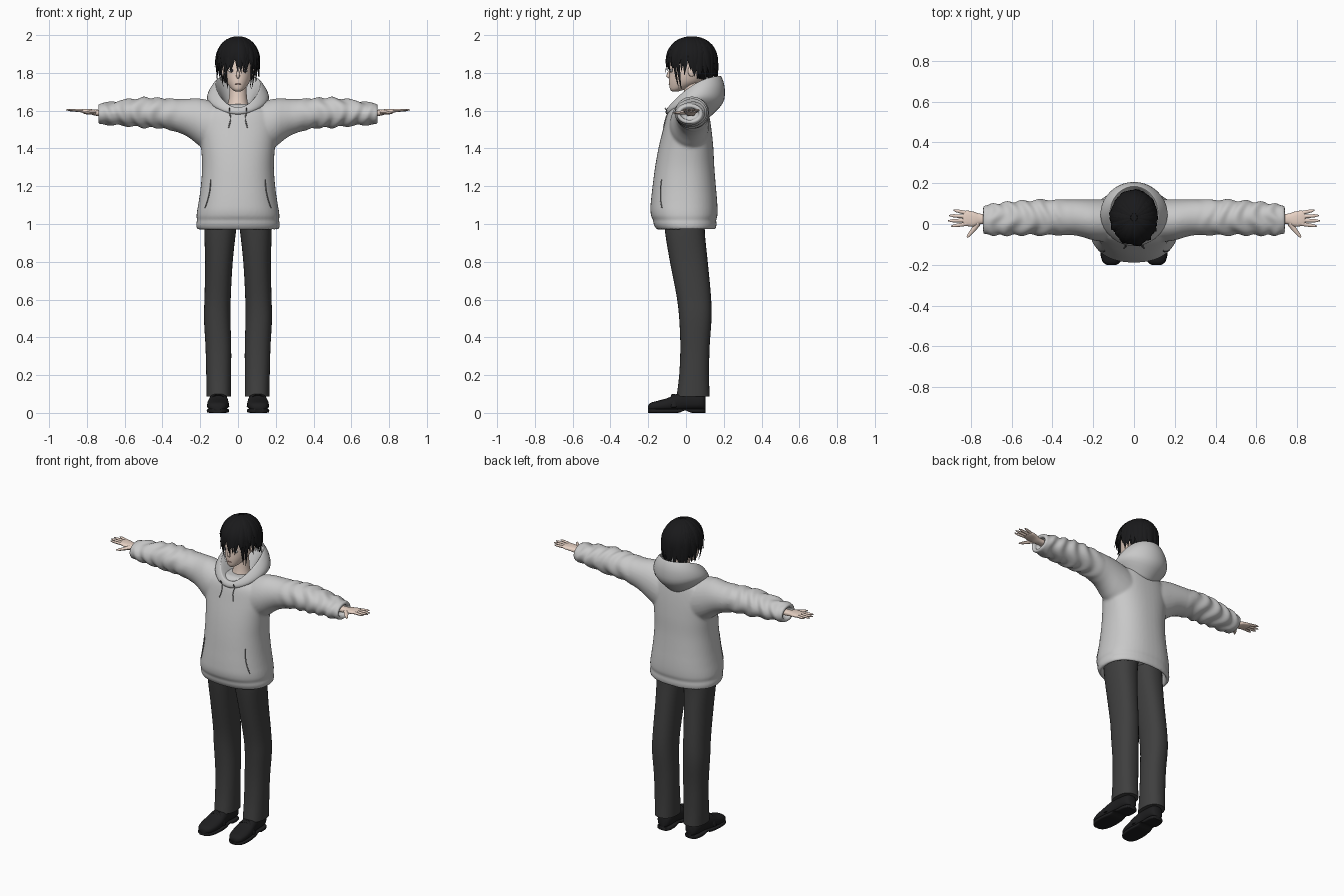
import bpy, bmesh, math, random
from mathutils import Vector
from mathutils.bvhtree import BVHTree

random.seed(4)
if "Cube" in bpy.data.objects:
    bpy.data.objects.remove(bpy.data.objects["Cube"])


def material(name, r, g, b):
    m = bpy.data.materials.new(name)
    m.use_nodes = True
    m.diffuse_color = (r, g, b, 1)
    node = m.node_tree.nodes["Principled BSDF"]
    node.inputs["Base Color"].default_value = (r, g, b, 1)
    node.inputs["Roughness"].default_value = 0.8
    return m


grey = material("hoodie grey", .58, .58, .58)
seam = material("seam grey", .2, .2, .2)
charcoal = material("trouser charcoal", .05, .05, .05)
black = material("shoe black", .013, .013, .014)
hair_mat = material("hair black", .01, .01, .011)
skin = material("skin", .8, .64, .55)
white = material("white", .8, .8, .8)
iris_mat = material("iris dark", .03, .03, .04)
lip = material("lip", .5, .28, .24)


def make(name, bm, mat, mirror=False, angle=50):
    """Turn a bmesh into a smooth shaded object."""
    bmesh.ops.recalc_face_normals(bm, faces=bm.faces)
    mesh = bpy.data.meshes.new(name)
    bm.to_mesh(mesh)
    bm.free()
    mesh.materials.append(mat)
    ob = bpy.data.objects.new(name, mesh)
    bpy.context.collection.objects.link(ob)
    bpy.ops.object.select_all(action="DESELECT")
    ob.select_set(True)
    bpy.context.view_layer.objects.active = ob
    bpy.ops.object.shade_smooth_by_angle(angle=math.radians(angle))
    if mirror:
        ob.modifiers.new("mirror", "MIRROR").use_clip = False
    return ob


def refine(rows, steps=4):
    """Catmull-Rom interpolation between rows of parameters."""
    out = []
    for i in range(len(rows) - 1):
        quad = [rows[max(i - 1, 0)], rows[i], rows[i + 1], rows[min(i + 2, len(rows) - 1)]]
        for k in range(steps):
            t = k / steps
            out.append([b + .5 * t * (c - a + t * (2 * a - 5 * b + 4 * c - d + t * (3 * (b - c) + d - a)))
                        for a, b, c, d in zip(*quad)])
    return out + [list(rows[-1])]


def section(axis, pos, a0, a1, b0, b1, n=32, p=2.0):
    """Superellipse ring across an axis."""
    ring = []
    for k in range(n):
        t = math.tau * k / n
        c, s = math.cos(t), math.sin(t)
        a = (a0 + a1) / 2 + (a1 - a0) / 2 * math.copysign(abs(c) ** (2 / p), c)
        b = (b0 + b1) / 2 + (b1 - b0) / 2 * math.copysign(abs(s) ** (2 / p), s)
        ring.append({"x": (pos, a, b), "y": (a, pos, b), "z": (a, b, pos)}[axis])
    return ring


def loft(bm, rings):
    rows = [[bm.verts.new(co) for co in ring] for ring in rings]
    n = len(rows[0])
    for lo, hi in zip(rows, rows[1:]):
        for k in range(n):
            bm.faces.new((lo[k], lo[(k + 1) % n], hi[(k + 1) % n], hi[k]))
    bm.faces.new(rows[0])
    bm.faces.new(rows[-1])


def tube(bm, pts, widths, normals, flat=1.0, n=8):
    """Tapered tube along points, flattened along the normals."""
    pts = [Vector(q) for q in pts]
    rings = []
    for i, q in enumerate(pts):
        d = pts[min(i + 1, len(pts) - 1)] - pts[max(i - 1, 0)]
        side = d.cross(normals[i]).normalized()
        up = side.cross(d).normalized()
        rings.append([q + widths[i] * (side * math.cos(math.tau * k / n) + up * flat * math.sin(math.tau * k / n))
                      for k in range(n)])
    loft(bm, rings)


def ball(name, at, scale, mat, mirror=False):
    bm = bmesh.new()
    bmesh.ops.create_uvsphere(bm, u_segments=20, v_segments=12, radius=1)
    bmesh.ops.scale(bm, vec=scale, verts=bm.verts)
    bmesh.ops.translate(bm, vec=at, verts=bm.verts)
    return make(name, bm, mat, mirror)


# Hoodie: torso and sleeves, hollow at hem and cuffs, fused into one cloth
bm = bmesh.new()
torso = [(1.03, .185, -.13, .135), (.985, .195, -.13, .14), (.968, .213, -.15, .155), (1, .222, -.172, .162),
         (1.06, .218, -.188, .167), (1.12, .208, -.186, .165), (1.2, .197, -.177, .158), (1.3, .19, -.164, .15),
         (1.4, .195, -.146, .145), (1.5, .205, -.122, .135), (1.58, .195, -.1, .122), (1.62, .15, -.075, .11),
         (1.635, .1, -.05, .09)]
loft(bm, [section("z", z, -x, x, y0, y1, 48, 2.3) for z, x, y0, y1 in refine(torso)])
sleeve = [(.04, -.09, .115, 1.34, 1.6), (.12, -.09, .12, 1.36, 1.645), (.2, -.08, .12, 1.41, 1.664),
          (.25, -.065, .12, 1.45, 1.664), (.3, -.055, .12, 1.478, 1.662), (.4, -.055, .12, 1.506, 1.666),
          (.5, -.055, .117, 1.51, 1.67), (.6, -.056, .11, 1.52, 1.657), (.68, -.056, .1, 1.526, 1.644),
          (.738, -.048, .088, 1.53, 1.635), (.735, -.03, .07, 1.55, 1.615), (.7, -.03, .07, 1.55, 1.615)]
for sx in (1, -1):
    loft(bm, [section("x", sx * r[0], *r[1:]) for r in refine(sleeve)])
hoodie = make("hoodie", bm, grey)
remesh = hoodie.modifiers.new("fuse", "REMESH")
remesh.mode, remesh.voxel_size, remesh.use_smooth_shade = "VOXEL", .008, True
smooth = hoodie.modifiers.new("soften", "SMOOTH")
smooth.factor, smooth.iterations = .5, 6
for mod in ("fuse", "soften"):
    bpy.ops.object.modifier_apply(modifier=mod)

# Cloth folds along the sleeves and above the hem
bm = bmesh.new()
bm.from_mesh(hoodie.data)
bm.normal_update()
for v, nrm in [(v, v.normal.copy()) for v in bm.verts]:
    x, y, z = abs(v.co.x), v.co.y, v.co.z
    arm = min(max((x - .3) / .15, 0), 1) * min(max((.73 - x) / .04, 0), 1)
    turn = math.atan2(z - 1.59, y - .03)
    v.co += nrm * arm * .005 * math.sin(75 * x + 2 * math.sin(2 * turn + 9 * x))
    hem = math.exp(-((z - 1.02) / .015) ** 2)
    v.co -= nrm * .004 * hem * (x < .25)
bm.to_mesh(hoodie.data)
cloth = BVHTree.FromBMesh(bm)
bm.free()


def on_front(x, z):
    hit = cloth.ray_cast(Vector((x, -1, z)), Vector((0, 1, 0)))[0]
    return (x, hit.y - .002 if hit else -.1, z)


# Pocket openings and drawstrings
facing = Vector((0, -1, 0))
bm = bmesh.new()
tube(bm, [on_front(.145 + .03 * t * t, 1.235 - .15 * t) for t in [i / 8 for i in range(9)]],
     [.003] * 9, [facing] * 9, 1, 6)
make("pocket_opening", bm, seam, True)
bm = bmesh.new()
cord = [(.045, -.112, 1.615)] + [on_front(.045 - .006 * math.sin(i), 1.59 - .02 * i) for i in range(5)]
tube(bm, cord, [.003] * 6, [facing] * 6, 1, 6)
make("drawstring", bm, seam, True)

# Hood: inside wall, lip and outside wall, lower at the front
hood = [(.06, -.03, .09, 1.6, 1.63, 1.64), (.085, -.06, .13, 1.61, 1.68, 1.7), (.112, -.09, .175, 1.617, 1.73, 1.77),
        (.124, -.1, .187, 1.613, 1.737, 1.78), (.155, -.108, .205, 1.595, 1.7, 1.72),
        (.163, -.1, .195, 1.58, 1.66, 1.64), (.13, -.06, .12, 1.57, 1.62, 1.56)]
rings = []
for w, yf, yb, zf, zs, zb in refine(hood):
    ring = []
    for k in range(40):
        c, s = math.cos(math.tau * k / 40), math.sin(math.tau * k / 40)
        ring.append((w * s, (yf + yb) / 2 - (yb - yf) / 2 * c, zs + (zf - zb) / 2 * c + ((zf + zb) / 2 - zs) * c * c))
    rings.append(ring)
bm = bmesh.new()
loft(bm, rings)
make("hood", bm, grey)

# Trousers
leg = [(.088, .036, .166, -.05, .125), (.2, .036, .168, -.036, .122), (.35, .036, .172, -.03, .125),
       (.5, .04, .18, -.036, .135), (.62, .038, .177, -.05, .132), (.8, .028, .174, -.085, .115),
       (.95, .012, .178, -.11, .1), (1.05, 0, .175, -.12, .1)]
bm = bmesh.new()
loft(bm, [section("z", *r, 32, 2.3) for r in refine(leg)])
make("trouser_leg", bm, charcoal, True)

# Shoes with soles, straps and socks
shoe = [(-.2, .022, .012, .04), (-.185, .042, .01, .054), (-.15, .054, .01, .064), (-.1, .057, .01, .078),
        (-.05, .052, .01, .1), (0, .046, .016, .108), (.06, .046, .018, .1), (.092, .038, .018, .095),
        (.103, .022, .02, .085)]
bm, sole = bmesh.new(), bmesh.new()
for y, w, z0, z1 in refine(shoe):
    pass
rows = [(y, .102 - .04 * y, w, z0, z1) for y, w, z0, z1 in refine(shoe)]
loft(bm, [section("y", y, c - w, c + w, z0, z1, 24, 2.5) for y, c, w, z0, z1 in rows])
make("shoe_upper", bm, black, True)
loft(sole, [section("y", y, c - w - .002, c + w + .002, .013 * math.exp(-((y + .005) / .02) ** 2), .022, 24, 5)
            for y, c, w, z0, z1 in rows])
make("shoe_sole", sole, black, True)
bm = bmesh.new()
arc = [math.pi * i / 12 for i in range(13)]
tube(bm, [(.105 + .055 * math.cos(t), -.065, .03 + .066 * math.sin(t)) for t in arc],
     [.014] * 13, [Vector((math.cos(t), 0, math.sin(t))) for t in arc], .3)
make("shoe_strap", bm, black, True)
bm = bmesh.new()
loft(bm, [section("z", z, .066, .136, -.025, .07) for z in (.06, .2)])
make("sock", bm, white, True)

# Head and neck
skull = [(1.702, .014, -.074, -.04), (1.715, .034, -.085, .0), (1.75, .06, -.09, .08), (1.79, .074, -.089, .11),
         (1.83, .08, -.088, .13), (1.88, .085, -.08, .14), (1.94, .07, -.045, .11), (1.965, .035, -.01, .07)]
bm = bmesh.new()
loft(bm, [section("z", z, -w, w, y0, y1) for z, w, y0, y1 in refine(skull)])
make("head", bm, skin, angle=80)
bm = bmesh.new()
loft(bm, [section("z", z, -w, w, .035 - w, .035 + w) for z, w in refine([(1.57, .075), (1.65, .05), (1.76, .043)])])
make("neck", bm, skin)
bm = bmesh.new()
tube(bm, [(0, -.082, 1.82), (0, -.09, 1.8), (0, -.096, 1.783), (0, -.086, 1.775)],
     [.004, .008, .01, .007], [facing] * 4)
make("nose", bm, skin, angle=80)
ball("ear", (.083, .03, 1.81), (.01, .02, .03), skin, True)
ball("eye", (.034, -.076, 1.812), (.017, .007, .009), white, True)
ball("iris", (.033, -.081, 1.812), (.007, .004, .009), iris_mat, True)
ball("mouth", (0, -.088, 1.741), (.017, .004, .0025), lip)

# Hands with four fingers and a thumb
bm = bmesh.new()
palm = [(.68, -.002, .05, 1.57, 1.605), (.75, .0, .05, 1.573, 1.605), (.785, -.012, .06, 1.582, 1.609),
        (.82, -.01, .066, 1.588, 1.61), (.838, -.002, .058, 1.593, 1.608)]
loft(bm, [section("x", *r, 20, 2.4) for r in refine(palm)])
up = [Vector((0, 0, 1))] * 4
for i, length in enumerate((.07, .084, .08, .06)):
    y = .0 + .018 * i
    spread = (i - 1.3) * .008
    tube(bm, [(.822 + length * t, y + spread * t, 1.6 + .004 * t) for t in (0, .4, .8, 1.05)],
         [.0095, .009, .0075, .003], up, .85)
tube(bm, [(.765, .005, 1.592), (.785, -.025, 1.59), (.805, -.05, 1.588), (.818, -.066, 1.588)],
     [.016, .012, .009, .004], up, .8)
make("hand", bm, skin, True)

# Hair: a close cap under layered pointed locks
cap = ball("hair_cap", (0, .033, 1.87), (.106, .126, .122), hair_mat)
bm = bmesh.new()
bm.from_mesh(cap.data)
low = [f for f in bm.faces if f.calc_center_median().z < 1.86 and f.calc_center_median().y < .06]
bmesh.ops.delete(bm, geom=low, context="FACES")
bm.to_mesh(cap.data)
bm.free()


def lock(bm, a, start, end, width, flare):
    pts, normals, widths = [], [], []
    for i in range(10):
        t = i / 9
        phi = start + (end - start) * t
        r = math.cos(phi if phi > 0 else phi * .4) * (1 + flare * t ** 3)
        turn = a + .1 * t * t * math.sin(9 * a + 40 * width)
        out = Vector((math.sin(turn), -math.cos(turn), 0))
        z = .122 * (math.sin(phi) if phi > 0 else phi)
        pts.append((.109 * r * out.x, .032 + .13 * r * out.y, 1.87 + z))
        normals.append(out * math.cos(phi) + Vector((0, 0, max(math.sin(phi), 0))))
        widths.append(width * min(.35 + 2 * t, 1, 2.6 * (1 - t) + .03))
    tube(bm, pts, widths, normals, .3, 6)


bm = bmesh.new()
for count, start, width, shorten in ((26, 1.42, .02, .25), (30, 1.1, .018, .0), (24, .8, .015, -.08)):
    for i in range(count):
        a = math.tau * (i + random.uniform(-.3, .3)) / count
        back = min(max(.35 - math.cos(a), 0), 1)
        end = -.42 - .6 * back + shorten + random.uniform(-.16, .12)
        lock(bm, a, start, end, width * random.uniform(.8, 1.2), random.uniform(-.04, .16))
for a in (.75, .95, -.7, -1.0):
    lock(bm, a, .8, random.uniform(-1.35, -1.1), .01, -.1)
make("hair_locks", bm, hair_mat, angle=40)
